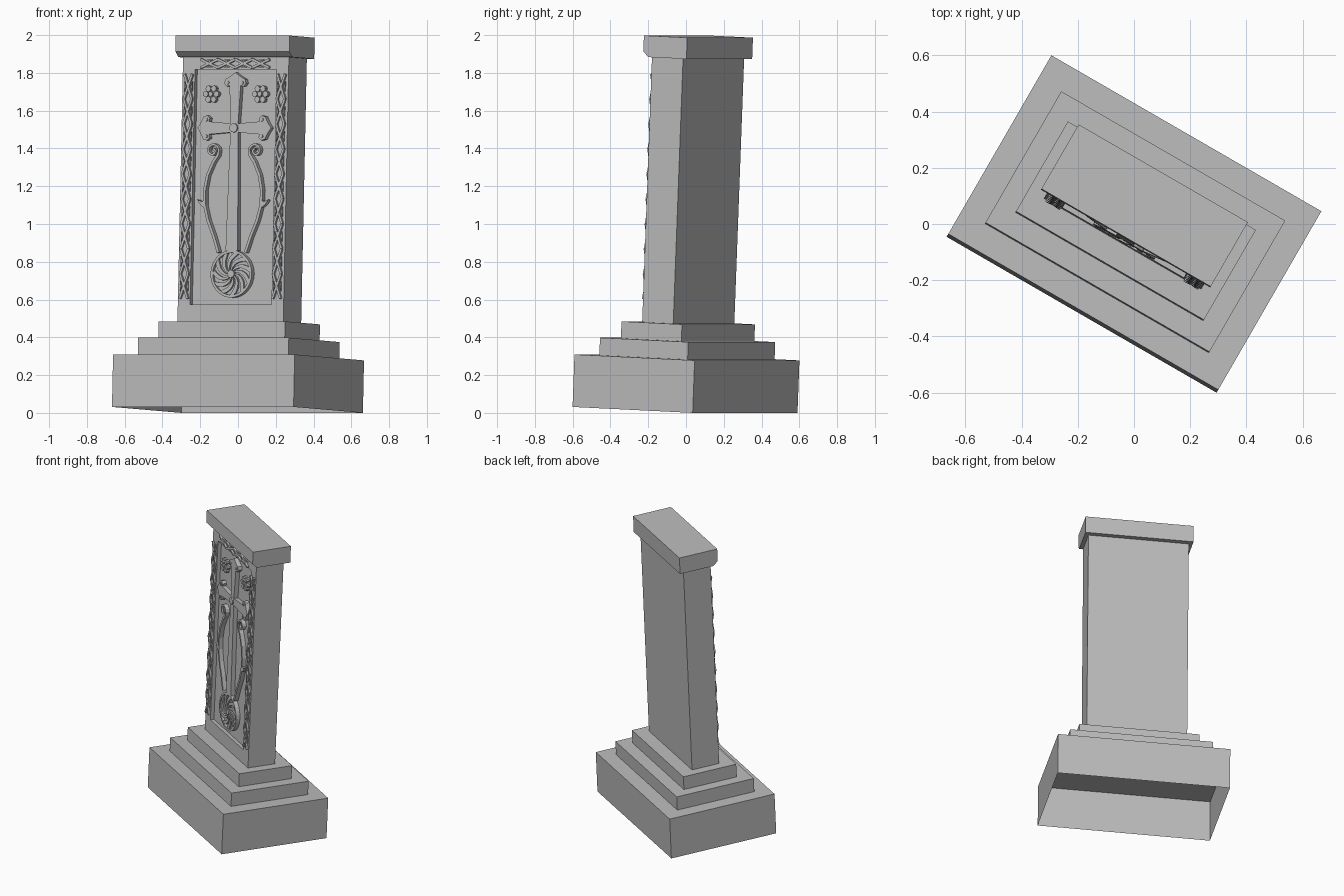
import bpy, bmesh
from math import sin, cos, pi, radians
from mathutils import Matrix, Vector

if "Cube" in bpy.data.objects:
    bpy.data.objects.remove(bpy.data.objects["Cube"], do_unlink=True)

stone = bpy.data.materials.new("grey_stone")
GREY = (0.5, 0.5, 0.5, 1)
stone.diffuse_color = GREY
stone.use_nodes = True
stone.node_tree.nodes["Principled BSDF"].inputs["Base Color"].default_value = GREY

# The whole monument is turned and leans slightly backwards
LEAN = (Matrix.Translation((0, 0, 0.0158)) @ Matrix.Rotation(radians(-30), 4, 'Z')
        @ Matrix.Translation((0, -0.006, 0)) @ Matrix.Rotation(radians(-2.45), 4, 'X'))
FRONT, FLOOR, RELIEF = -0.095, -0.07, -0.098


def finish(name, bm):
    bmesh.ops.recalc_face_normals(bm, faces=bm.faces)
    bmesh.ops.transform(bm, matrix=LEAN, verts=bm.verts)
    mesh = bpy.data.meshes.new(name)
    bm.to_mesh(mesh)
    bm.free()
    mesh.materials.append(stone)
    obj = bpy.data.objects.new(name, mesh)
    bpy.context.collection.objects.link(obj)


def block(width, y0, y1, z0, z1):
    """Box with an open underside."""
    bm = bmesh.new()
    bmesh.ops.create_cube(bm, size=1)
    for v in bm.verts:
        v.co = (v.co.x * width, y1 if v.co.y > 0 else y0, z1 if v.co.z > 0 else z0)
    bm.faces.ensure_lookup_table()
    bm.faces.remove(min(bm.faces, key=lambda f: f.calc_center_median().z))
    return bm


def plate(bm, outline, back=FLOOR, front=RELIEF):
    """Add an (x, z) outline as a raised plate."""
    face = bm.faces.new([bm.verts.new((x, back, z)) for x, z in outline])
    new = bmesh.ops.extrude_face_region(bm, geom=[face])["geom"]
    for v in new:
        if isinstance(v, bmesh.types.BMVert):
            v.co.y = front


def disc(bm, x, z, r, back=FLOOR, front=RELIEF, n=16):
    plate(bm, [(x + r * cos(2 * pi * i / n), z + r * sin(2 * pi * i / n)) for i in range(n)], back, front)


def ribbon(bm, pts, widths, back=FLOOR, front=RELIEF):
    """Raised band following a path, with a width at every point."""
    pts = [Vector(p) for p in pts]
    left, right = [], []
    for i, p in enumerate(pts):
        d = (pts[min(i + 1, len(pts) - 1)] - pts[max(i - 1, 0)]).normalized()
        n = Vector((-d.y, d.x)) * widths[i] / 2
        left.append(p + n)
        right.append(p - n)
    for i in range(len(pts) - 1):
        plate(bm, [left[i], left[i + 1], right[i + 1], right[i]], back, front)


def ring(bm, x, z, r, width, back=FLOOR, front=RELIEF, n=24):
    def at(i, q):
        return (x + q * cos(2 * pi * i / n), z + q * sin(2 * pi * i / n))
    for i in range(n):
        plate(bm, [at(i, r), at(i + 1, r), at(i + 1, r - width), at(i, r - width)], back, front)


# Stepped plinth
for name, w, d, z0, z1 in (("plinth_base", 1.11, 0.735, 0, 0.278),
                           ("plinth_middle_step", 0.921, 0.54, 0.278, 0.371),
                           ("plinth_top_step", 0.773, 0.37, 0.371, 0.461)):
    finish(name, block(w, -d / 2, d / 2, z0, z1))

# Shaft with recessed front panel
bm = block(0.647, FRONT, -FRONT, 0.461, 1.866)
face = min(bm.faces, key=lambda f: f.calc_center_median().y)
bmesh.ops.inset_individual(bm, faces=[face], thickness=0.05)
for v in face.verts:
    v.co = (0.249 if v.co.x > 0 else -0.249, FRONT, 1.80 if v.co.z > 1 else 0.555)
new = bmesh.ops.extrude_face_region(bm, geom=[face])["geom"]
for v in new:
    if isinstance(v, bmesh.types.BMVert):
        v.co.y = FLOOR
if face.is_valid:
    bm.faces.remove(face)
finish("shaft", bm)

# Capstone, chamfered under its front edge
bm = bmesh.new()
profile = [(-0.135, 1.978), (-0.135, 1.893), (-0.103, 1.865), (0.13, 1.865), (0.13, 1.978)]
face = bm.faces.new([bm.verts.new((-0.348, y, z)) for y, z in profile])
new = bmesh.ops.extrude_face_region(bm, geom=[face])["geom"]
bmesh.ops.translate(bm, vec=(0.696, 0, 0), verts=[v for v in new if isinstance(v, bmesh.types.BMVert)])
finish("capstone", bm)


# Lattice borders
def lattice(name, start, step, side, count):
    """Crossing bars in each cell, along step and as wide as side."""
    bm = bmesh.new()
    start, step, side = Vector(start), Vector(step), Vector(side)
    for i in range(count):
        a, b = start + step * i, start + step * (i + 1)
        for p, q, lift in ((a - side, b + side, 0.013), (a + side, b - side, 0.0128)):
            ribbon(bm, [p, q], [0.013, 0.013], FRONT, FRONT - lift)
        mid = (a + b) / 2
        for s in (1, -1):
            tip = mid + side * s
            plate(bm, [tip - step * 0.2, tip - side * s * 0.4, tip + step * 0.2], FRONT, FRONT - 0.008)
    finish(name, bm)


lattice("left_lattice", (0.284, 0.585), (0, 0.1322), (0.024, 0), 9)
lattice("right_lattice", (-0.284, 0.585), (0, 0.1322), (0.024, 0), 9)
lattice("top_lattice", (-0.21, 1.831), (0.105, 0), (0, 0.022), 4)

# Cross: tapered stem, three flared arms with lobed ends
CZ = 1.49
bm = bmesh.new()
ribbon(bm, [(0, 0.84), (0, CZ)], [0.074, 0.046])
for ax, az, length in ((1, 0, 0.225), (-1, 0, 0.225), (0, 1, 0.295)):
    def arm(along, across):
        return (ax * along - az * across, CZ + az * along + ax * across)
    half = [(0, 0.022), (length - 0.07, 0.034), (length - 0.075, 0.052), (length - 0.058, 0.066),
            (length - 0.036, 0.06), (length - 0.028, 0.042), (length - 0.016, 0.022)]
    outline = half + [(length, 0)] + [(a, -c) for a, c in reversed(half)]
    plate(bm, [arm(a, c) for a, c in outline], FLOOR, RELIEF - 0.0004)
    for s in (1, -1):
        disc(bm, *arm(length - 0.055, s * 0.044), 0.009, RELIEF, RELIEF - 0.006, 8)
disc(bm, 0, CZ, 0.024, RELIEF, RELIEF - 0.01, 12)
finish("cross", bm)

# Rosettes beside the head of the cross
for name, s in (("left_rosette", 1), ("right_rosette", -1)):
    bm = bmesh.new()
    x, z = s * 0.15, 1.67
    disc(bm, x, z, 0.036, FLOOR, FLOOR - 0.012)
    for i in range(6):
        a = i * pi / 3
        disc(bm, x + 0.033 * cos(a), z + 0.033 * sin(a), 0.016, FLOOR, RELIEF + 0.004, 10)
    disc(bm, x, z, 0.013, FLOOR, RELIEF, 10)
    finish(name, bm)

# Curling vines with a leaf
for name, s in (("left_vine", 1), ("right_vine", -1)):
    bm = bmesh.new()
    path = [(0.083, 0.83), (0.115, 0.92), (0.15, 1.0), (0.172, 1.08), (0.174, 1.16),
            (0.158, 1.24), (0.125, 1.31), (0.099, 1.345)]
    for i in range(17):
        a, r = pi - i * pi / 6.5, 0.038 - 0.0018 * i
        path.append((0.13 + r * cos(a), 1.37 + r * sin(a)))
    ribbon(bm, [(s * x, z) for x, z in path], [0.016 if i < 8 else 0.012 for i in range(len(path))])
    plate(bm, [(s * x, z) for x, z in ((0.165, 1.06), (0.2, 1.085), (0.216, 1.11), (0.19, 1.1), (0.172, 1.105))])
    finish(name, bm)

# Swirling wheel at the foot
bm = bmesh.new()
WZ = 0.717
disc(bm, 0, WZ, 0.124, FLOOR, FLOOR - 0.012, 32)
ring(bm, 0, WZ, 0.126, 0.014, n=32)
for i in range(11):
    path = []
    for k in range(6):
        a, r = i * 2 * pi / 11 - k * 0.2, 0.02 + 0.019 * k
        path.append((r * cos(a), WZ + r * sin(a)))
    ribbon(bm, path, [0.006, 0.013, 0.017, 0.02, 0.022, 0.016], FLOOR, RELIEF + 0.003)
disc(bm, 0, WZ, 0.02, FLOOR, RELIEF - 0.003, 12)
finish("wheel", bm)
